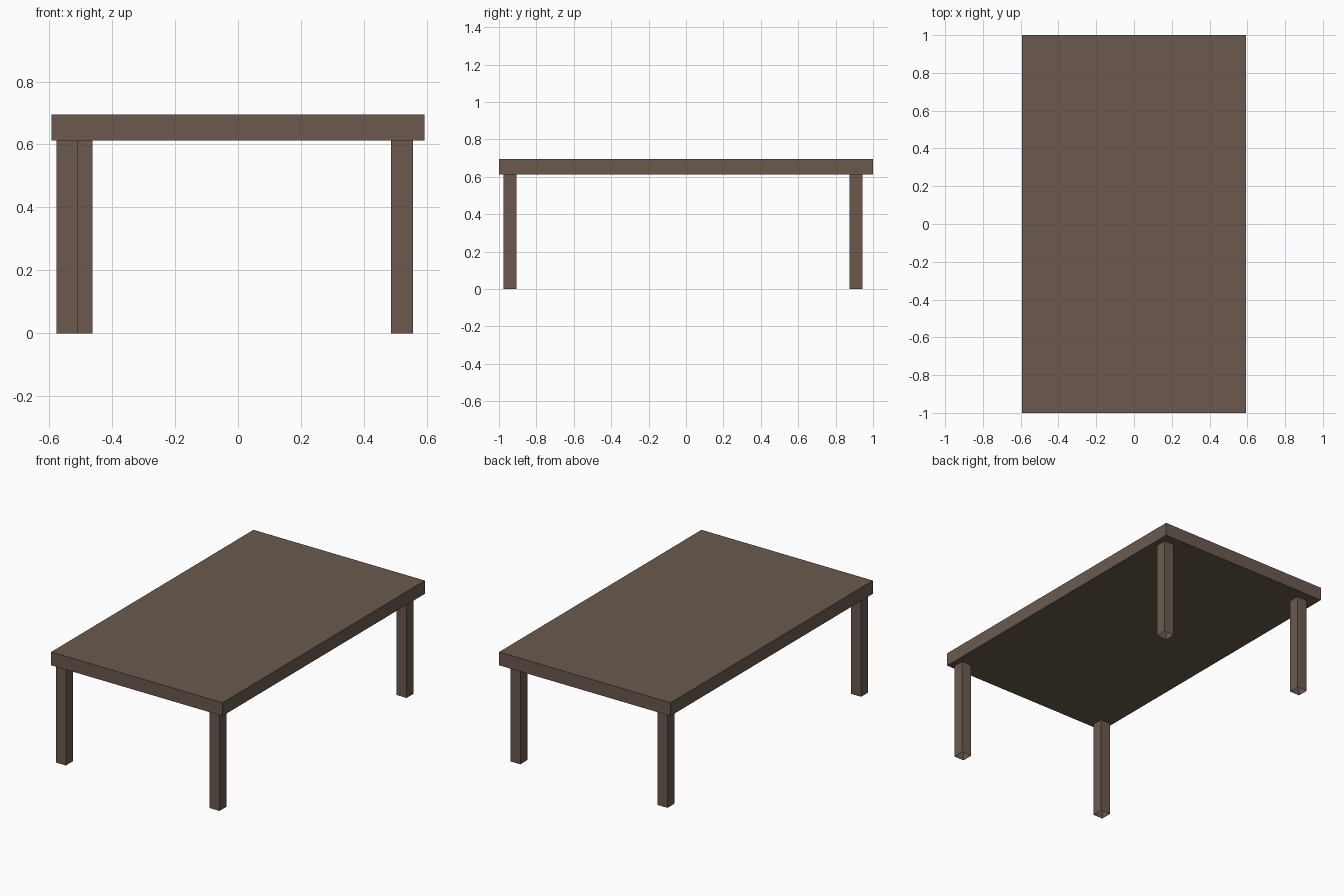
import bpy, bmesh
from mathutils import Matrix, Vector

if "Cube" in bpy.data.objects:
    bpy.data.objects.remove(bpy.data.objects["Cube"])

wood = bpy.data.materials.new("brown_wood")
wood.diffuse_color = (0.147, 0.102, 0.076, 1)
wood.use_nodes = True
wood.node_tree.nodes["Principled BSDF"].inputs["Base Color"].default_value = wood.diffuse_color


def box(name, lo, hi, open_ends=False):
    lo, hi = Vector(lo), Vector(hi)
    bm = bmesh.new()
    bmesh.ops.create_cube(bm, size=1, matrix=Matrix.Translation((lo + hi) / 2)
                          @ Matrix.Diagonal((*(hi - lo), 1)))
    if open_ends:
        bm.normal_update()
        ends = [f for f in bm.faces if abs(f.normal.z) > 0.5]
        bmesh.ops.delete(bm, geom=ends, context='FACES_ONLY')
    mesh = bpy.data.meshes.new(name)
    bm.to_mesh(mesh)
    bm.free()
    mesh.materials.append(wood)
    obj = bpy.data.objects.new(name, mesh)
    bpy.context.collection.objects.link(obj)
    return obj


# Thick slab top
box("table_top", (-0.593, -1, 0.613), (0.593, 1, 0.696))

# Slightly uneven square legs, open tubes at the foot
W = 0.069
legs = {
    "front_left_leg": (-0.542, -0.942),
    "front_right_leg": (0.521, -0.942),
    "back_left_leg": (-0.497, 0.908),
    "back_right_leg": (0.521, 0.908),
}
for name, (x, y) in legs.items():
    box(name, (x - W / 2, y - W / 2, 0), (x + W / 2, y + W / 2, 0.613), True)
